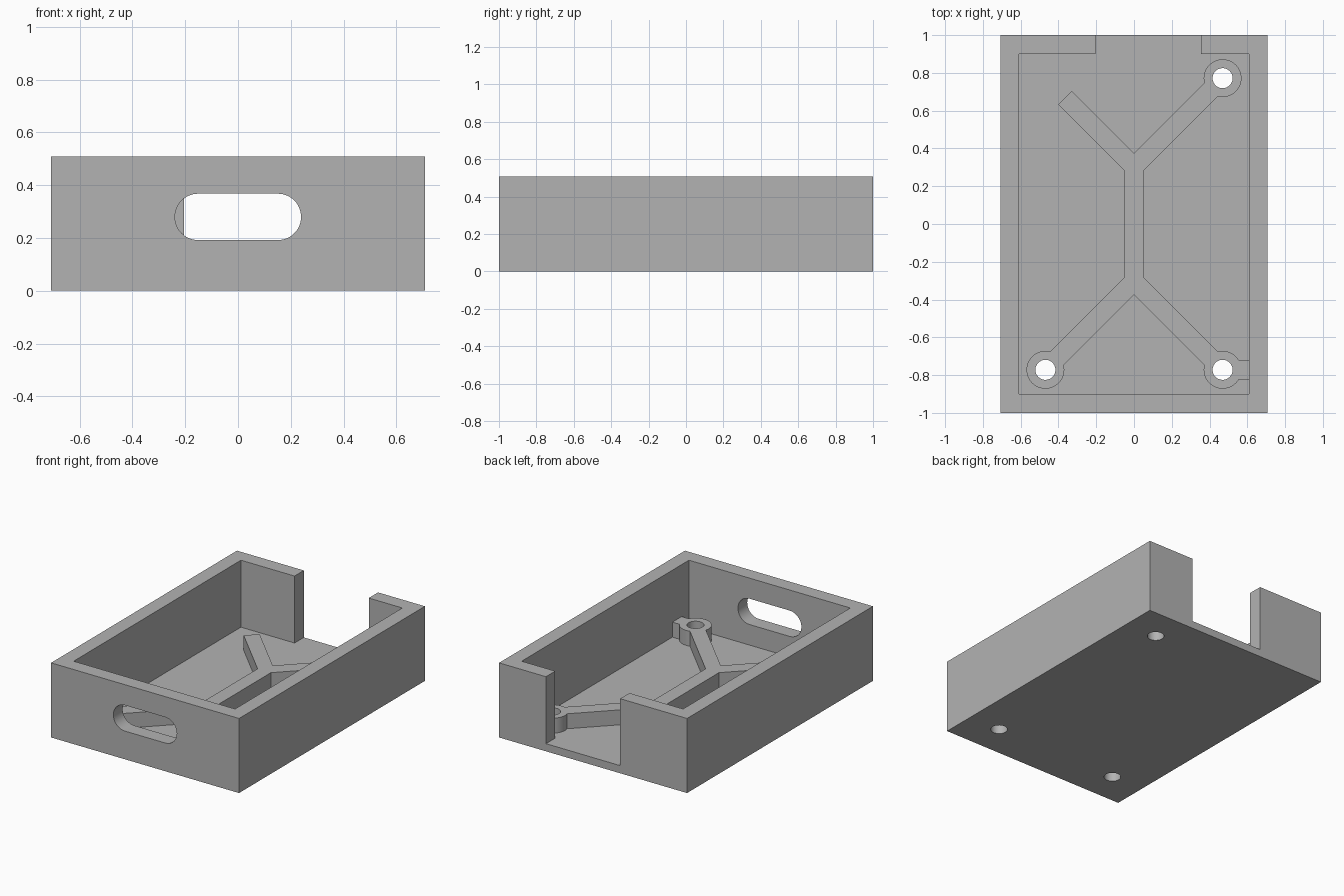
import bpy, bmesh, math
from mathutils import Matrix, Vector

if "Cube" in bpy.data.objects:
    bpy.data.objects.remove(bpy.data.objects["Cube"], do_unlink=True)

WIDTH, LENGTH, HEIGHT = 1.416, 2.0, 0.508
WALL, FLOOR, FRAME_TOP = 0.1, 0.052, 0.154
BACK = LENGTH / 2
INNER = WIDTH / 2 - WALL
SUNK = FLOOR / 2          # frame is embedded in the floor before joining

grey = bpy.data.materials.new("plain_grey")
grey.use_nodes = True
colour = (0.45, 0.45, 0.45, 1)
grey.diffuse_color = colour
grey.node_tree.nodes["Principled BSDF"].inputs["Base Color"].default_value = colour


def new_object(name, bm):
    bmesh.ops.recalc_face_normals(bm, faces=bm.faces)
    mesh = bpy.data.meshes.new(name)
    bm.to_mesh(mesh)
    bm.free()
    mesh.materials.append(grey)
    obj = bpy.data.objects.new(name, mesh)
    bpy.context.collection.objects.link(obj)
    return obj


def box(name, low, high):
    low, high = Vector(low), Vector(high)
    bm = bmesh.new()
    bmesh.ops.create_cube(bm, size=1, matrix=Matrix.Translation((low + high) / 2)
                          @ Matrix.Diagonal((*(high - low), 1)))
    return new_object(name, bm)


def cylinder(name, centre, radius, bottom, top):
    bm = bmesh.new()
    bmesh.ops.create_cone(bm, cap_ends=True, segments=48, radius1=radius, radius2=radius,
                          depth=top - bottom,
                          matrix=Matrix.Translation((*centre, (bottom + top) / 2)))
    return new_object(name, bm)


def rib(name, start, end, width=0.1):
    """Straight flat-topped bar between two points on the floor."""
    a, b = Vector(start), Vector(end)
    side = (b - a).normalized().orthogonal() * width / 2
    return prism(name, [(*p, SUNK) for p in (a + side, b + side, b - side, a - side)],
                 (0, 0, FRAME_TOP - SUNK))


def prism(name, points, direction):
    bm = bmesh.new()
    face = bm.faces.new([bm.verts.new(p) for p in points])
    result = bmesh.ops.extrude_face_region(bm, geom=[face], use_keep_orig=True)
    verts = [v for v in result["geom"] if isinstance(v, bmesh.types.BMVert)]
    bmesh.ops.translate(bm, verts=verts, vec=direction)
    return new_object(name, bm)


def combine(target, tool, operation):
    """Apply one boolean and discard the tool."""
    tool.hide_render = True
    mod = target.modifiers.new(operation.lower(), "BOOLEAN")
    mod.operation, mod.solver, mod.object = operation, "EXACT", tool
    bpy.context.view_layer.objects.active = target
    bpy.ops.object.modifier_apply(modifier=mod.name)
    bpy.data.objects.remove(tool, do_unlink=True)


# Open tray with a gap in the back wall
tray = box("enclosure_tray", (-WIDTH / 2, -BACK, 0), (WIDTH / 2, BACK, HEIGHT))
inner_back = BACK - WALL
cavity = box("cavity_cutter", (-INNER, -inner_back, FLOOR), (INNER, inner_back, 1))
gap = box("gap_cutter", (-0.204, 0, FLOOR), (0.355, BACK + 1, 1))
combine(cavity, gap, "UNION")
combine(tray, cavity, "DIFFERENCE")

# Rounded slot through the front wall
radius, half_run, slot_z = 0.088, 0.151, 0.28
outline = []
for sign in (1, -1):
    for i in range(25):
        angle = sign * math.pi / 2 - math.pi / 2 + math.pi * (i / 24 - 0.5)
        outline.append((sign * half_run + radius * math.cos(angle), -BACK - 0.1,
                        slot_z + radius * math.sin(angle)))
combine(tray, prism("slot_cutter", outline, (0, 0.3, 0)), "DIFFERENCE")

# Raised frame: spine, four diagonal arms, a stub to the wall, and bosses
BOSS_X, BOSS_Y, FORK = 0.469, 0.772, 0.303
bosses = [(-BOSS_X, -BOSS_Y), (BOSS_X, -BOSS_Y), (BOSS_X, BOSS_Y)]
frame = rib("frame", (0, -FORK - 0.02), (0, FORK + 0.02))
for end in bosses + [(-0.365, FORK + 0.365)]:
    fork = Vector((0, math.copysign(FORK, end[1])))
    combine(frame, rib("arm", fork, end), "UNION")
combine(frame, rib("wall_stub", bosses[1], (INNER + WALL / 2, -BOSS_Y)), "UNION")
for centre in bosses:
    combine(frame, cylinder("boss", centre, 0.1, SUNK, FRAME_TOP), "UNION")
combine(tray, frame, "UNION")

# Screw holes through bosses and floor
for centre in bosses:
    combine(tray, cylinder("hole_cutter", centre, 0.053, -0.1, 0.4), "DIFFERENCE")

# Smooth curved walls, keeping the edges sharp
bpy.ops.object.select_all(action="DESELECT")
tray.select_set(True)
bpy.context.view_layer.objects.active = tray
bpy.ops.object.shade_smooth_by_angle(angle=math.radians(30))
